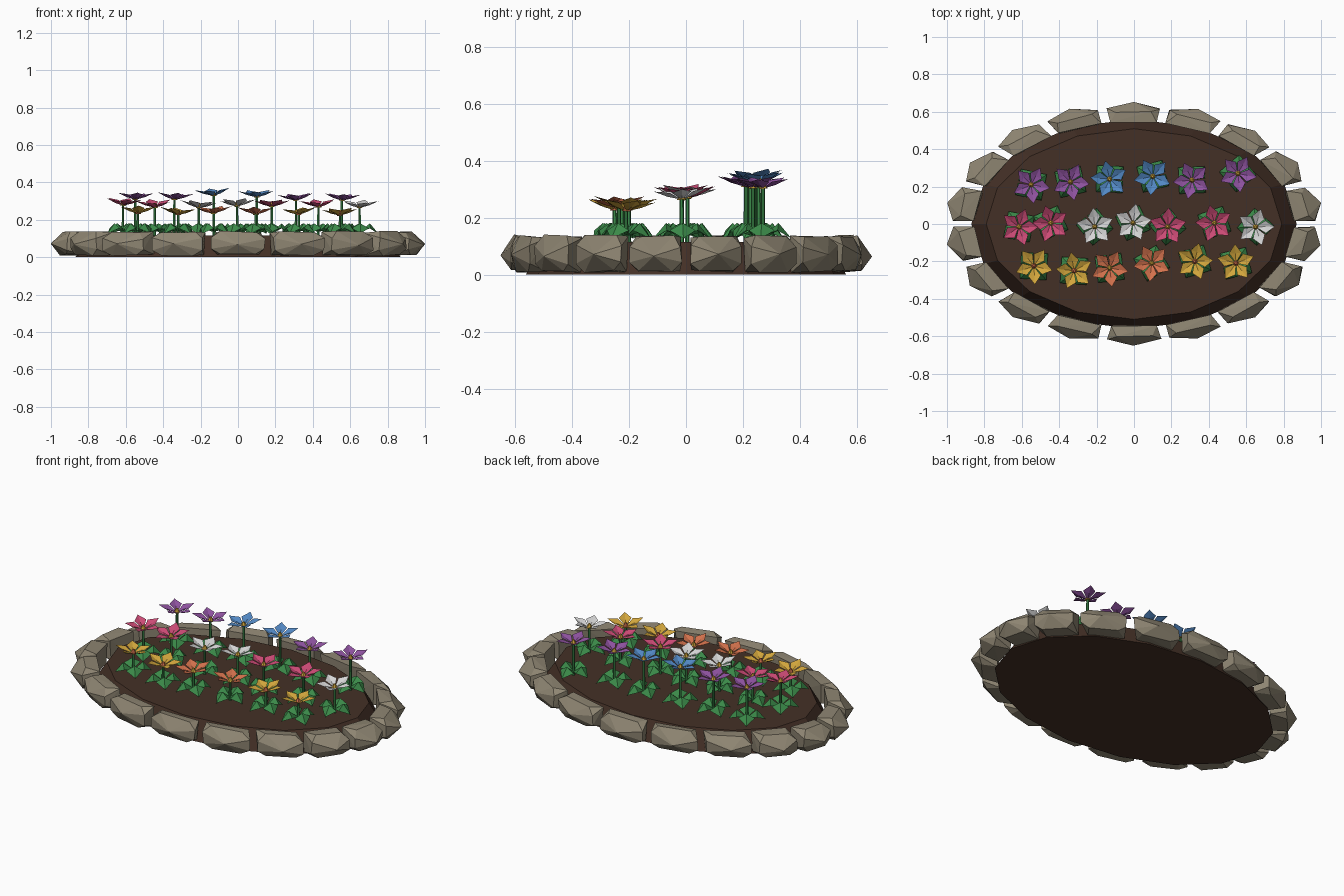
import bpy, bmesh, math, random
from mathutils import Matrix, Vector

random.seed(4)
if "Cube" in bpy.data.objects:
    bpy.data.objects.remove(bpy.data.objects["Cube"], do_unlink=True)

SQUASH = 0.645     # the round bed is squashed into an oval
SOIL_TOP = 0.115


def material(name, hex_code):
    def linear(i):
        c = int(hex_code[i:i + 2], 16) / 255
        return c / 12.92 if c < 0.04 else ((c + 0.055) / 1.055) ** 2.4
    colour = (linear(0), linear(2), linear(4), 1)
    m = bpy.data.materials.new(name)
    m.use_nodes = True
    m.diffuse_color = colour
    bsdf = m.node_tree.nodes["Principled BSDF"]
    bsdf.inputs["Base Color"].default_value = colour
    bsdf.inputs["Roughness"].default_value = 0.9
    return m


stone = material("stone", "8E8572")
soil = material("soil", "443026")
leaf = material("leaf_green", "3B8A49")
petal_colours = {
    "purple": material("purple", "8E529F"),
    "blue": material("blue", "5288C4"),
    "pink": material("pink", "CB4A75"),
    "white": material("white", "D6D6D6"),
    "yellow": material("yellow", "D2A63C"),
    "orange": material("orange", "D2714C"),
}


def to_mesh(bm, name, mat):
    mesh = bpy.data.meshes.new(name)
    bm.to_mesh(mesh)
    bm.free()
    mesh.materials.append(mat)
    return mesh


def place(name, mesh, loc=(0, 0, 0), turn=0.0, tilt=(0, 0), scale=(1, 1, 1)):
    ob = bpy.data.objects.new(name, mesh)
    ob.location = loc
    ob.rotation_euler = (tilt[0], tilt[1], turn)
    ob.scale = scale
    bpy.context.collection.objects.link(ob)
    return ob


def cone(name, mat, r1, r2, depth, sides):
    """Cone standing on its origin."""
    bm = bmesh.new()
    bmesh.ops.create_cone(bm, cap_ends=True, segments=sides, radius1=r1,
                          radius2=r2, depth=depth,
                          matrix=Matrix.Translation((0, 0, depth / 2)))
    return to_mesh(bm, name, mat)


def rosette(name, mat, count, base, side, ridge, tip):
    """Ring of folded blades, each made of four triangles around its ridge."""
    bm = bmesh.new()
    for i in range(count):
        spin = Matrix.Rotation(math.tau * i / count, 3, "Z")
        other = (side[0], -side[1], side[2])
        b, l, r, m, t = [bm.verts.new(spin @ Vector(p))
                         for p in (base, side, other, ridge, tip)]
        for tri in ((b, m, l), (b, r, m), (m, t, l), (m, r, t)):
            bm.faces.new(tri)
    return to_mesh(bm, name, mat)


# Soil mound: a tapered drum
place("soil_bed", cone("soil_bed", soil, 0.87, 0.79, SOIL_TOP, 16),
      scale=(1, SQUASH, 1))

# Border stones: faceted hulls with a peak facing outwards
half = [(0.955, 0.142, 0.04), (0.955, 0.142, 0.10), (0.95, 0.09, 0.012),
        (0.93, 0.095, 0.136), (0.845, 0.115, 0.012), (0.845, 0.125, 0.132)]
corners = half + [(r, -t, z) for r, t, z in half] + [(1.012, 0, 0.068)]
for i in range(18):
    spin = Matrix.Rotation(math.radians(10 + 20 * i), 3, "Z")
    bm = bmesh.new()
    for c in corners:
        wobble = Vector([random.uniform(-0.005, 0.005) for _ in range(3)])
        p = spin @ (Vector(c) + wobble)
        bm.verts.new((p.x, p.y * SQUASH, p.z))
    bmesh.ops.convex_hull(bm, input=bm.verts)
    bmesh.ops.recalc_face_normals(bm, faces=bm.faces)
    place(f"border_stone_{i + 1}", to_mesh(bm, "border_stone", stone))

# Shared plant parts
leaves = rosette("leaves", leaf, 4, (0, 0, 0.02), (0.055, 0.046, 0.04),
                 (0.055, 0, 0.066), (0.1, 0, 0.012))
stem = cone("stem", leaf, 0.008, 0.007, 1, 6)
blooms = {n: rosette(n + "_petals", m, 5, (0, 0, 0), (0.054, 0.034, 0.026),
                     (0.052, 0, 0.014), (0.102, 0, 0.036))
          for n, m in petal_colours.items()}
gold_heart = cone("gold_heart", petal_colours["yellow"], 0.017, 0.006, 0.024, 6)
orange_heart = cone("orange_heart", petal_colours["orange"], 0.017, 0.006, 0.024, 6)

# Rows of flowers: head height, then (x, y, colour)
rows = {
    "back": (0.305, [(-0.55, 0.21, "purple"), (-0.34, 0.225, "purple"),
                     (-0.13, 0.24, "blue"), (0.10, 0.255, "blue"),
                     (0.31, 0.235, "purple"), (0.555, 0.27, "purple")]),
    "middle": (0.27, [(-0.615, -0.015, "pink"), (-0.445, 0.005, "pink"),
                      (-0.21, -0.015, "white"), (-0.005, 0.005, "white"),
                      (0.18, -0.015, "pink"), (0.43, 0.005, "pink"),
                      (0.65, -0.015, "white")]),
    "front": (0.228, [(-0.535, -0.225, "yellow"), (-0.32, -0.25, "yellow"),
                      (-0.13, -0.235, "orange"), (0.095, -0.21, "orange"),
                      (0.325, -0.20, "yellow"), (0.545, -0.21, "yellow")]),
}
for row, (height, flowers) in rows.items():
    for i, (x, y, colour) in enumerate(flowers):
        z = height + random.uniform(-0.008, 0.008) + (0.015 if colour == "blue" else 0)
        tag = f"{row}_{i + 1}"
        turn = random.uniform(0, math.tau)
        tilt = (random.uniform(-0.08, 0.08), random.uniform(-0.08, 0.08))
        heart = orange_heart if colour == "yellow" else gold_heart
        place("leaves_" + tag, leaves, (x, y, SOIL_TOP), turn * 2)
        place("stem_" + tag, stem, (x, y, SOIL_TOP), scale=(1, 1, z - SOIL_TOP + 0.003))
        place("petals_" + tag, blooms[colour], (x, y, z), turn, tilt)
        place("flower_heart_" + tag, heart, (x, y, z), turn, tilt)
